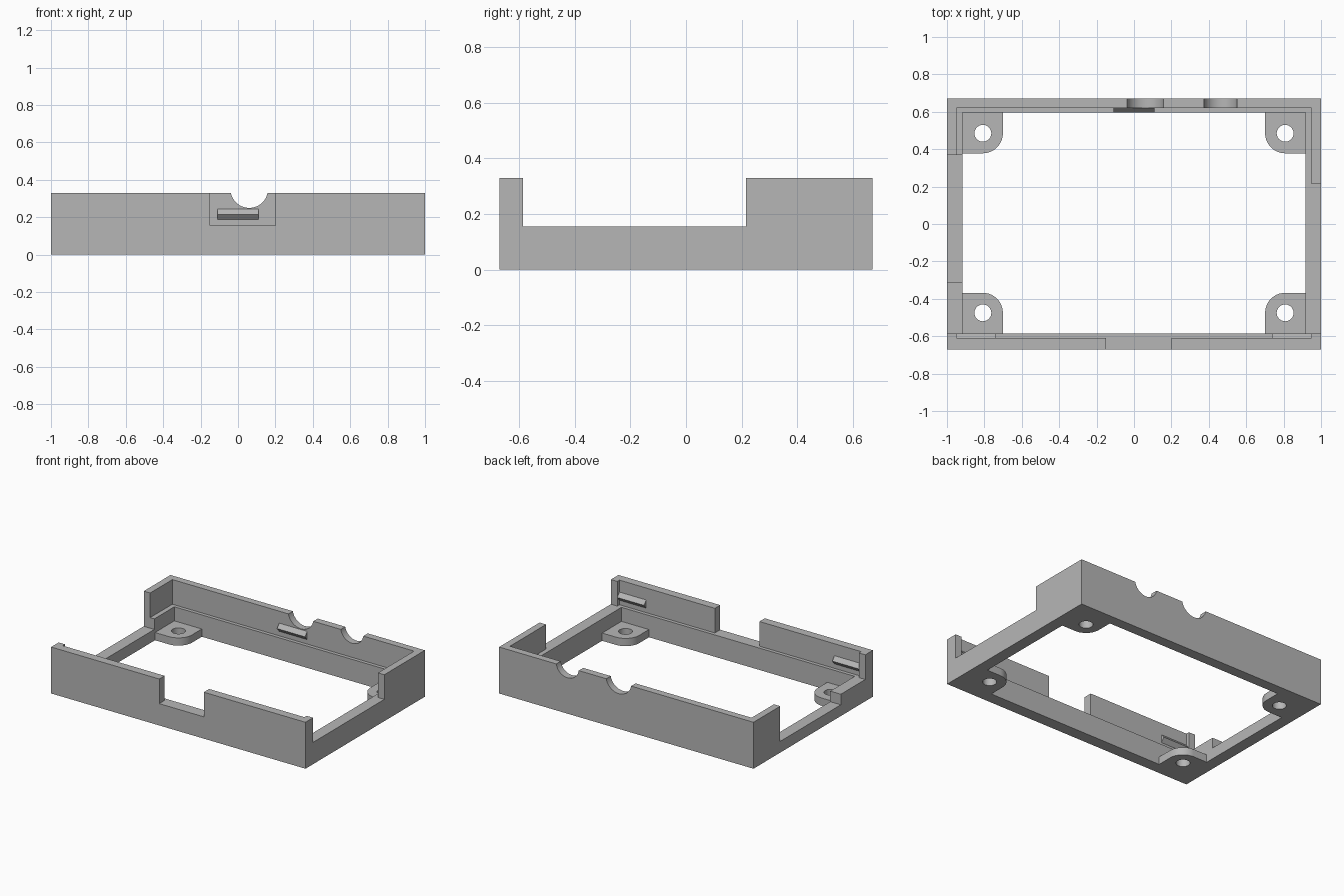
import bpy
import bmesh
from math import cos, sin, pi
from mathutils import Matrix, Vector

if "Cube" in bpy.data.objects:
    bpy.data.objects.remove(bpy.data.objects["Cube"], do_unlink=True)

grey = bpy.data.materials.new("plain_grey")
grey.use_nodes = True
grey.diffuse_color = (0.47, 0.47, 0.47, 1)
grey.node_tree.nodes["Principled BSDF"].inputs["Base Color"].default_value = (0.47, 0.47, 0.47, 1)

HEIGHT, LEDGE, TAB = 0.33, 0.155, 0.055
INNER_X, FRONT_IN, BACK_IN = 0.917, -0.585, 0.595      # lower wall faces
RIM_X, FRONT_RIM, BACK_RIM = 0.95, -0.61, 0.62         # thinner upper wall faces


def finish(name, bm):
    bmesh.ops.recalc_face_normals(bm, faces=bm.faces)
    mesh = bpy.data.meshes.new(name)
    bm.to_mesh(mesh)
    bm.free()
    mesh.materials.append(grey)
    obj = bpy.data.objects.new(name, mesh)
    bpy.context.collection.objects.link(obj)
    return obj


def box(name, x, y, z):
    bm = bmesh.new()
    size = Matrix.Diagonal((x[1] - x[0], y[1] - y[0], z[1] - z[0], 1))
    centre = Matrix.Translation((sum(x) / 2, sum(y) / 2, sum(z) / 2))
    bmesh.ops.create_cube(bm, size=1, matrix=centre @ size)
    return finish(name, bm)


def cylinder(name, centre, radius, depth, along_y=False):
    bm = bmesh.new()
    turn = Matrix.Rotation(pi / 2, 4, "X") if along_y else Matrix()
    bmesh.ops.create_cone(bm, cap_ends=True, segments=48, radius1=radius, radius2=radius,
                          depth=depth, matrix=Matrix.Translation(centre) @ turn)
    return finish(name, bm)


def prism(name, points, offset):
    bm = bmesh.new()
    face = bm.faces.new([bm.verts.new(p) for p in points])
    ext = bmesh.ops.extrude_face_region(bm, geom=[face], use_keep_orig=True)
    moved = [v for v in ext["geom"] if isinstance(v, bmesh.types.BMVert)]
    bmesh.ops.translate(bm, verts=moved, vec=Vector(offset))
    return finish(name, bm)


def cut(target, cutter):
    cutter.hide_render = True
    mod = target.modifiers.new("cut", "BOOLEAN")
    mod.operation, mod.solver, mod.object = "DIFFERENCE", "EXACT", cutter
    bpy.context.view_layer.objects.active = target
    bpy.ops.object.modifier_apply(modifier=mod.name)
    bpy.data.objects.remove(cutter, do_unlink=True)


def smooth(obj):
    bpy.ops.object.select_all(action="DESELECT")
    obj.select_set(True)
    bpy.context.view_layer.objects.active = obj
    bpy.ops.object.shade_smooth_by_angle(angle=pi / 6)


# Open rectangular frame with a stepped rim
frame = box("frame", (-1, 1), (-0.67, 0.67), (0, HEIGHT))
cut(frame, box("opening", (-INNER_X, INNER_X), (FRONT_IN, BACK_IN), (-1, 1)))
cut(frame, box("rim_step", (-RIM_X, RIM_X), (FRONT_RIM, BACK_RIM), (LEDGE, 1)))

# Side wall cutouts and front slot
cut(frame, box("left_cutout", (0.9, 1.1), (FRONT_IN, 0.215), (LEDGE, 1)))
cut(frame, box("right_cutout", (-1.1, -0.9), (FRONT_IN, 0.37), (LEDGE, 1)))
cut(frame, box("right_deep_cutout", (-1.1, -0.9), (-0.31, 0.37), (0.08, 1)))
cut(frame, box("front_slot", (-0.15, 0.2), (-0.8, -0.5), (LEDGE, 1)))

# Round cable notches in the back wall
for x, z, r in ((0.06, 0.35, 0.1), (0.4625, 0.345, 0.09)):
    cut(frame, cylinder("notch", (x, 0.65, z), r, 0.3, along_y=True))
smooth(frame)

# Rounded screw tabs in the four corners
for side, sx in (("left", 1), ("right", -1)):
    for end, sy, wall in (("front", -1, FRONT_IN), ("back", 1, BACK_IN)):
        cx, cy, r = sx * 0.808, wall - sy * 0.11, 0.107
        arc = [(cx - sx * r * cos(a), cy - sy * r * sin(a), 0)
               for a in (pi / 2 * i / 12 for i in range(13))]
        corner = [(sx * INNER_X, cy - sy * r, 0), (sx * INNER_X, wall, 0), (cx - sx * r, wall, 0)]
        tab = prism(f"{end}_{side}_screw_tab", arc + corner, (0, 0, TAB))
        cut(tab, cylinder("screw_hole", (cx, cy, 0), 0.045, 0.5))
        smooth(tab)

# Wedge-shaped snap ridges on the inner walls
for name, x0, x1, wall, ridge in (("back_snap_ridge", -0.11, 0.11, BACK_RIM, BACK_IN),
                                  ("front_left_snap_ridge", 0.74, RIM_X, FRONT_RIM, FRONT_IN),
                                  ("front_right_snap_ridge", -RIM_X, -0.74, FRONT_RIM, FRONT_IN)):
    prism(name, [(x0, wall, 0.187), (x0, ridge, 0.216), (x0, wall, 0.245)], (x1 - x0, 0, 0))
